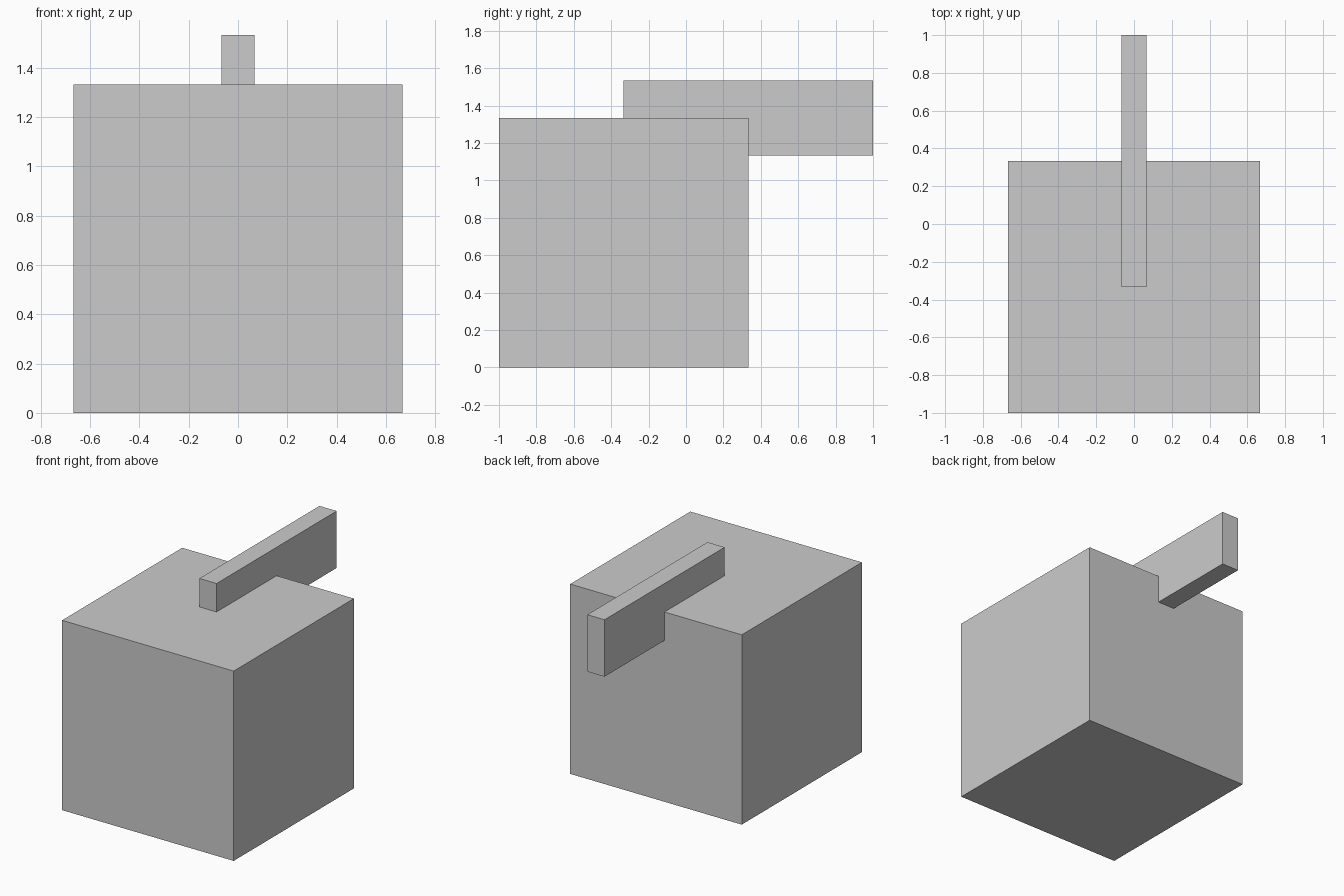
import bpy

if "Cube" in bpy.data.objects:
    bpy.data.objects.remove(bpy.data.objects["Cube"])


def box(name, lo, hi):
    """Axis-aligned box between two corners."""
    size = [b - a for a, b in zip(lo, hi)]
    centre = [(a + b) / 2 for a, b in zip(lo, hi)]
    bpy.ops.mesh.primitive_cube_add(size=1, location=centre)
    obj = bpy.context.object
    obj.name = name
    obj.scale = size
    bpy.ops.object.transform_apply(location=False, rotation=False, scale=True)
    return obj


# Large cube body
box("body", (-0.6667, -1, 0), (0.6667, 0.3333, 1.3333))

# Narrow bar sunk into the top and overhanging the back
box("bar", (-0.0667, -0.3333, 1.1333), (0.0667, 1, 1.5333))
